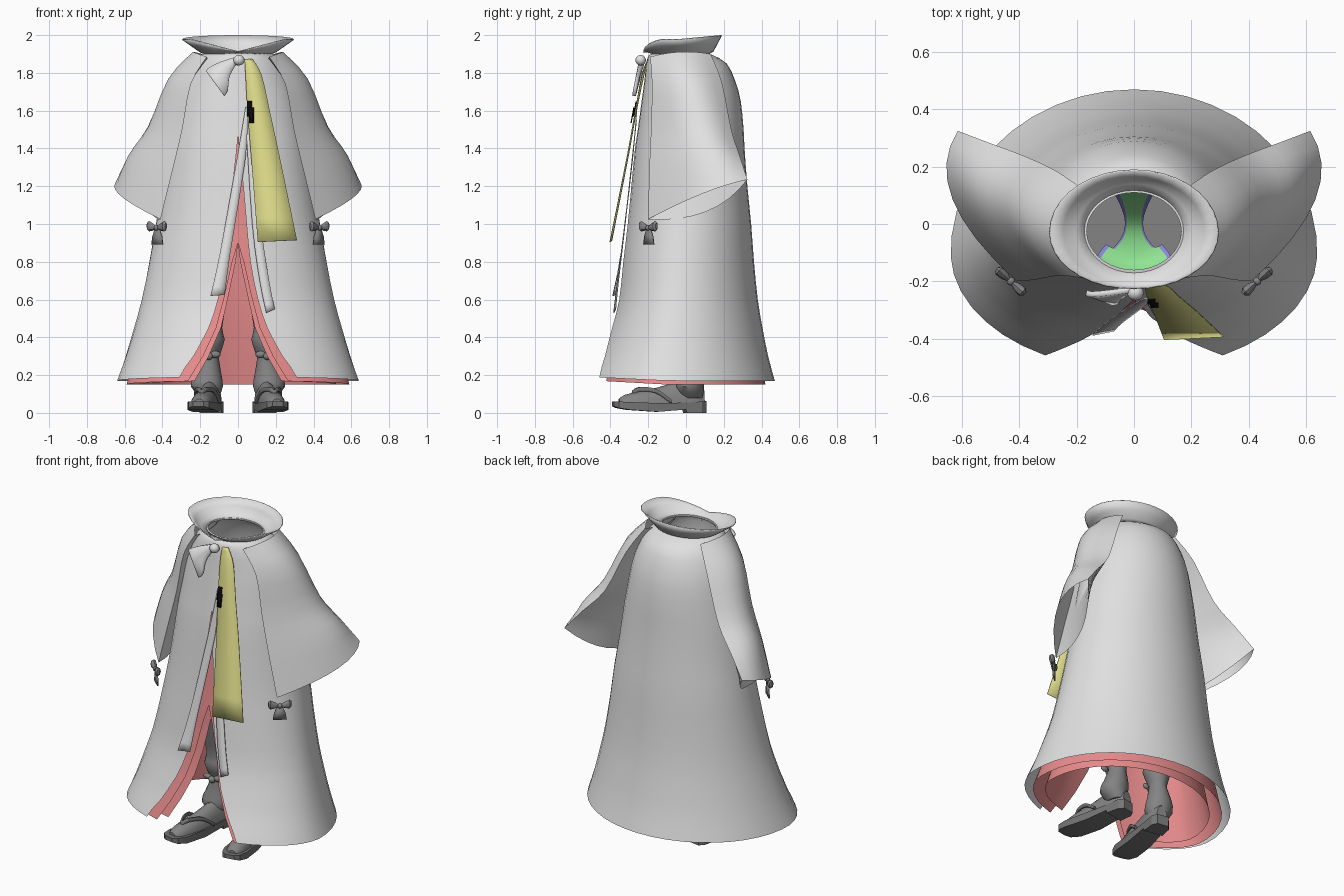
import bpy, bmesh, math
from mathutils import Vector as V

if "Cube" in bpy.data.objects:
    bpy.data.objects.remove(bpy.data.objects["Cube"])


def mat(name, r, g, b):
    m = bpy.data.materials.new(name)
    m.diffuse_color = (r, g, b, 1)
    m.use_nodes = True
    m.node_tree.nodes["Principled BSDF"].inputs["Base Color"].default_value = m.diffuse_color
    return m


GREY = mat("light_grey", .75, .75, .75)
DARK = mat("dark_grey", .23, .23, .23)
SOLE = mat("charcoal", .18, .18, .18)
PINK = mat("pink", .80, .26, .26)
YELLOW = mat("yellow", .72, .70, .25)
GREEN = mat("green", .28, .77, .29)
PURPLE = mat("purple", .27, .25, .74)
BLACK = mat("black", .003, .003, .003)


def smooth(rows, n):
    """Catmull-Rom interpolation between rows of numbers."""
    out = []
    for i in range(len(rows) - 1):
        a, b, c, d = rows[max(i - 1, 0)], rows[i], rows[i + 1], rows[min(i + 2, len(rows) - 1)]
        for k in range(n):
            t = k / n
            out.append([.5 * (2 * q + (r - p) * t + (2 * p - 5 * q + 4 * r - s) * t * t
                              + (3 * q - p - 3 * r + s) * t ** 3) for p, q, r, s in zip(a, b, c, d)])
    return out + [list(rows[-1])]


def loft(name, rows, mats, closed=False, caps=False, mirror=False, thick=0, angle=40, rule=None):
    """Skin between rows of points."""
    bm = bmesh.new()
    vs = [[bm.verts.new(p) for p in r] for r in rows]
    n = len(rows[0])
    for a, b in zip(vs, vs[1:]):
        for j in range(n if closed else n - 1):
            k = (j + 1) % n
            f = bm.faces.new((a[j], a[k], b[k], b[j]))
            f.material_index = rule(j) if rule else 0
    if caps:
        bm.faces.new(vs[0])
        bm.faces.new(vs[-1])
    bmesh.ops.remove_doubles(bm, verts=bm.verts, dist=.0008)
    bmesh.ops.recalc_face_normals(bm, faces=bm.faces)
    me = bpy.data.meshes.new(name)
    bm.to_mesh(me)
    bm.free()
    ob = bpy.data.objects.new(name, me)
    bpy.context.collection.objects.link(ob)
    for m in mats:
        me.materials.append(m)
    bpy.ops.object.select_all(action='DESELECT')
    ob.select_set(True)
    bpy.context.view_layer.objects.active = ob
    bpy.ops.object.shade_smooth_by_angle(angle=math.radians(angle))
    if thick:
        ob.modifiers.new("thickness", 'SOLIDIFY').thickness = thick
    if mirror:
        ob.modifiers.new("mirror", 'MIRROR')
    return ob


def oval(a, cy, yf, yb, z, s=0, n=36):
    """Horizontal ring starting at the front, with an opening of half width s."""
    t0 = math.asin(min(1, s / a))
    pts = []
    for i in range(n + 1):
        t = t0 + (2 * math.pi - 2 * t0) * i / n
        c = math.cos(t)
        pts.append((a * math.sin(t), cy + c * ((yf - cy) if c > 0 else (cy - yb)),
                    z + .02 * max(0, c) * (z < .25)))
    return pts


def ball(name, loc, r, m, mirror=False):
    rows = [[(loc[0] + r[0] * math.sin(u) * math.cos(v), loc[1] + r[1] * math.sin(u) * math.sin(v),
              loc[2] + r[2] * math.cos(u)) for v in [k * math.pi / 6 for k in range(12)]]
            for u in [.01 + k * (math.pi - .02) / 7 for k in range(8)]]
    return loft(name, rows, [m], closed=True, caps=True, mirror=mirror, angle=60)


# Outer robe: z, half width, widest y, front y, back y, slit half width
ROBE = [(.17, .64, -.10, -.51, .47, .31), (.30, .595, -.08, -.46, .435, .235),
        (.45, .55, -.06, -.405, .405, .155), (.60, .51, -.04, -.36, .38, .105),
        (.80, .47, -.02, -.335, .36, .065), (1.0, .435, 0, -.31, .345, .045),
        (1.2, .40, 0, -.29, .325, .028), (1.4, .37, 0, -.27, .31, .006),
        (1.5, .35, 0, -.255, .305, 0), (1.65, .32, 0, -.235, .29, 0),
        (1.76, .285, 0, -.22, .26, 0), (1.85, .24, -.01, -.21, .215, 0),
        (1.895, .195, -.02, -.195, .14, 0), (1.905, .165, -.025, -.16, .11, 0)]
loft("robe", [oval(a, c, f, b, z, max(0, s)) for z, a, c, f, b, s in smooth(ROBE, 2)], [GREY])

# Two pink lining layers with narrower front openings
for name, inset, slits in (("outer_lining", .035, (.265, .185, .115, .075, .03)),
                           ("inner_lining", .085, (.23, .155, .09, .055, .012))):
    rows = []
    for i, (z, a, c, f, b, _) in enumerate(ROBE[:9]):
        s = slits[i] if i < 5 else 0
        d = inset * (1.4 - .1 * min(i, 7))
        rows.append((z - .02 * (i == 0), a - d, c, f + d, b - d, s))
    rows.insert(5, tuple((p + q) / 2 for p, q in zip(rows[4][:5], rows[5][:5])) + (0,))
    loft(name, [oval(a, c, f, b, z, s) for z, a, c, f, b, s in rows], [PINK])

# Flared collar with a dip at the front
rows = [oval(.165, -.025, -.16, .11, 1.9), oval(.20, -.025, -.205, .14, 1.915)]
rim = []
for x, y, z in oval(.293, -.03, -.225, .185, 0):
    front = max(0, -(y + .03) / .195)
    back = max(0, (y + .03) / .215)
    rim.append((x, y, 1.915 + .065 * min(1, abs(x) / .25) if front > 0 else 1.98 + .02 * back))
rows.append([tuple(.5 * (p + q) for p, q in zip(a, b)) for a, b in zip(rows[1], rim)])
rows.append(rim)
loft("collar", rows, [GREY], thick=.006)

# Wide sleeves: front edge, outer control, back edge, inner control per station
SLEEVE = [(.165, -.19, 1.885, .30, -.03, 1.93, .19, .13, 1.9, .15, -.03, 1.85),
          (.25, -.18, 1.74, .475, .01, 1.79, .28, .19, 1.75, .27, 0, 1.72),
          (.295, -.185, 1.5, .605, .08, 1.53, .39, .24, 1.5, .34, .05, 1.48),
          (.35, -.195, 1.27, .71, .12, 1.39, .51, .285, 1.36, .40, .06, 1.28),
          (.41, -.20, 1.025, .755, .11, 1.19, .615, .325, 1.235, .43, .15, 1.0)]
rows = []
for r in smooth(SLEEVE, 3):
    f, o, b, i = (V(r[k:k + 3]) for k in (0, 3, 6, 9))
    bez = lambda p, q, s, t: (1 - t) ** 2 * p + 2 * t * (1 - t) * q + t * t * s
    rows.append([bez(f, o, b, k / 8) for k in range(8)] + [bez(b, i, f, k / 8) for k in range(8)])
loft("sleeve", rows, [GREY], closed=True, mirror=True, angle=50)


def ribbon(name, rows, m, thick=.005):
    """Rows of left xyz, right xyz."""
    return loft(name, [[r[:3], [(p + q) / 2 for p, q in zip(r[:3], r[3:])], r[3:]]
                       for r in smooth(rows, 3)], [m], thick=thick)


# Hanging ribbons at the front
ribbon("yellow_ribbon", [(.035, -.205, 1.87, .075, -.205, 1.875), (.04, -.235, 1.79, .125, -.225, 1.79),
                         (.05, -.27, 1.6, .168, -.265, 1.6), (.07, -.315, 1.35, .222, -.31, 1.35),
                         (.105, -.405, .905, .312, -.395, .915)], YELLOW)
ribbon("left_tail", [(.04, -.262, 1.62, .055, -.262, 1.62), (-.005, -.285, 1.35, .04, -.285, 1.35),
                     (-.095, -.345, .85, -.04, -.345, .85), (-.145, -.39, .62, -.07, -.375, .625)], GREY)
ribbon("right_tail", [(.04, -.265, 1.55, .055, -.265, 1.55), (.075, -.325, 1.0, .12, -.325, 1.0),
                      (.115, -.365, .7, .165, -.36, .7), (.15, -.385, .53, .195, -.375, .55)], GREY)
for i, (x, z) in enumerate(((.048, 1.61), (.058, 1.575))):
    y = lambda h: -.276 + (h - 1.6) * .18
    loft("ribbon_mark_%d" % i, [[(x, y(h), h), (x + .027, y(h), h)] for h in (z - .04, z + .04)],
         [BLACK], thick=.006)

# Front bow
ball("bow_knot", (.005, -.24, 1.867), (.03, .028, .028), GREY)
ribbon("bow_loop", [(-.01, -.24, 1.885, -.01, -.24, 1.845), (-.09, -.25, 1.86, -.045, -.265, 1.78),
                    (-.15, -.255, 1.83, -.055, -.28, 1.71), (-.17, -.25, 1.81, -.075, -.285, 1.68)], GREY, .02)

# Small bows under the sleeves
C, D, N = V((.43, -.2, .98)), V((.74, .67, 0)), V((.67, -.74, 0))
ball("sleeve_bow_knot", C, (.015, .015, .015), DARK, True)
for side in (-1, 1):
    rows = []
    for d, h, w in ((.005, .008, .006), (.03, .02, .016), (.055, .028, .018), (.066, .018, .008)):
        rows.append([C + D * d * side + N * w * math.cos(k * math.pi / 4)
                     + V((0, 0, h * math.sin(k * math.pi / 4) + d * .15)) for k in range(8)])
    loft("sleeve_bow_loop", rows, [DARK], closed=True, caps=True, mirror=True)
loft("sleeve_bow_tail", [[C + D * w * s + V((0, 0, h)) for s in (-1, 1)]
                         for w, h in ((.015, -.005), (.032, -.045), (.04, -.088))], [DARK], mirror=True, thick=.008)

# Inner garment strip rising from a low front to the back of the neck, purple borders
rows = []
for w, y, z, e in smooth([(.125, -.165, 1.52, .012), (.10, -.125, 1.49, .012), (.038, -.05, 1.49, .008),
                          (.026, .01, 1.52, .006), (.036, .07, 1.60, .014), (.055, .112, 1.72, .018)], 4):
    rows.append([(x, y + .03 * (x / w) ** 2 * (y < -.1), z) for x in
                 (-w - e, -w, -w / 2, 0, w / 2, w, w + e)])
loft("inner_garment", rows, [GREEN, PURPLE], rule=lambda j: int(j in (0, 5)))


def toe_out(x, y, z):
    """Turn a foot point outward about the ankle."""
    c, s = math.cos(.17), math.sin(.17)
    return (.145 + x * c - y * s, x * s + y * c, z)


# Stockinged legs, gathered at the ankle
rows = []
for z, cx, cy, rx, ry in smooth([(.08, .15, .03, .05, .06), (.14, .165, .02, .085, .075),
                                 (.2, .16, .03, .073, .07), (.28, .15, .03, .05, .055),
                                 (.31, .15, .03, .055, .06), (.39, .15, .02, .08, .08),
                                 (.45, .15, .02, .066, .07), (.62, .14, .01, .085, .095),
                                 (.93, .115, -.01, .11, .13)], 2):
    rows.append([(cx + rx * math.cos(k * math.pi / 8), cy + ry * math.sin(k * math.pi / 8), z)
                 for k in range(16)])
loft("leg", rows, [DARK], closed=True, caps=True, mirror=True)
ball("ankle_tie_knot", (.155, -.035, .3), (.022, .02, .02), DARK, True)
for s in (-1, 1):
    ball("ankle_tie_loop", (.155 + s * .035, -.03, .31), (.028, .014, .018), DARK, True)

# Feet
rows = []
for y, w, h in smooth([(-.36, .025, .075), (-.33, .048, .095), (-.25, .06, .115), (-.15, .06, .135),
                       (-.05, .055, .165), (.03, .055, .17), (.095, .035, .13)], 2):
    rows.append([toe_out(w * math.cos(k * math.pi / 8), y, .05 + (h - .05) * math.sin(k * math.pi / 8))
                 for k in range(9)])
loft("foot", rows, [DARK], closed=True, caps=True, mirror=True)

# Sandals: y, half width, bottom z, top z
rows = []
for y, w, b, t in ((-.392, .028, .035, .06), (-.37, .055, .026, .06), (-.31, .072, .016, .057),
                   (-.16, .07, .006, .052), (-.03, .062, .016, .054), (-.01, .06, .018, .055),
                   (-.005, .06, 0, .055), (.075, .056, 0, .06), (.105, .035, 0, .062)):
    rows.append([toe_out(x, y, z) for x, z in ((-w, b), (w, b), (w, t), (-w, t))])
loft("sandal", rows, [SOLE], closed=True, caps=True, mirror=True, angle=30)

# Sandal straps from the toe to both sides
for s in (-1, 1):
    rows = []
    for x, y, z in smooth([(0, -.29, .105), (.022, -.25, .125), (.05, -.17, .115), (.064, -.09, .06)], 4):
        rows.append([toe_out(s * (x + .01 * math.cos(k)), y, z + .013 * math.sin(k))
                     for k in [j * math.pi / 3 for j in range(6)]])
    loft("sandal_strap", rows, [SOLE], closed=True, caps=True, mirror=True, angle=60)
